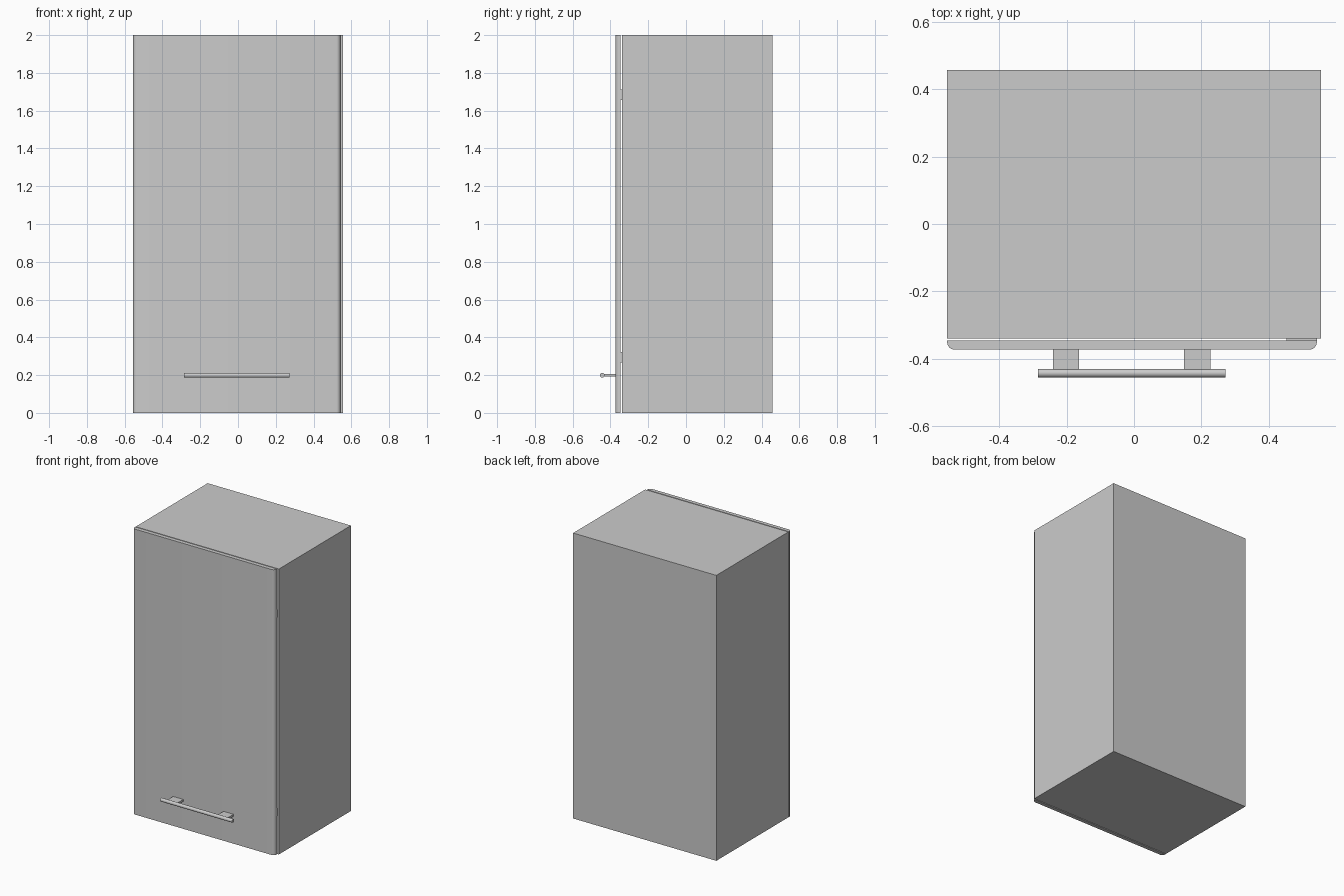
import bpy, bmesh, math

if "Cube" in bpy.data.objects:
    bpy.data.objects.remove(bpy.data.objects["Cube"])


def finish(name, bm, smooth=False):
    bmesh.ops.recalc_face_normals(bm, faces=bm.faces)
    mesh = bpy.data.meshes.new(name)
    bm.to_mesh(mesh)
    bm.free()
    ob = bpy.data.objects.new(name, mesh)
    bpy.context.collection.objects.link(ob)
    if smooth:
        bpy.ops.object.select_all(action='DESELECT')
        ob.select_set(True)
        bpy.context.view_layer.objects.active = ob
        bpy.ops.object.shade_smooth_by_angle(angle=math.radians(35))
    return ob


def box_bm(x, y, z):
    bm = bmesh.new()
    bmesh.ops.create_cube(bm, size=1)
    for v in bm.verts:
        for i, (lo, hi) in enumerate((x, y, z)):
            v.co[i] = hi if v.co[i] > 0 else lo
    return bm


# Carcass: box with an open front cavity
bm = box_bm((-0.555, 0.555), (-0.34, 0.457), (0, 2))
bm.normal_update()
front = [f for f in bm.faces if f.normal.y < -0.9]
bmesh.ops.inset_region(bm, faces=front, thickness=0.035, use_even_offset=True)
cavity = bmesh.ops.extrude_face_region(bm, geom=front)
bmesh.ops.translate(bm, vec=(0, 0.76, 0),
                    verts=[g for g in cavity['geom'] if isinstance(g, bmesh.types.BMVert)])
bmesh.ops.delete(bm, geom=[f for f in front if f.is_valid], context='FACES_ONLY')
finish("cabinet_body", bm)

# Door: front vertical edges rounded
bm = box_bm((-0.555, 0.543), (-0.373, -0.346), (0, 2))
edges = [e for e in bm.edges
         if abs(e.verts[0].co.z - e.verts[1].co.z) > 1 and e.verts[0].co.y < -0.36]
bmesh.ops.bevel(bm, geom=edges, offset=0.022, segments=6, profile=0.5, affect='EDGES')
finish("door", bm, smooth=True)

# Hinge leaves in the gap between door and carcass
for label, z in (("lower", 0.295), ("upper", 1.685)):
    finish(label + "_hinge",
           box_bm((0.453, 0.543), (-0.347, -0.339), (z - 0.028, z + 0.028)))

# Handle: flat posts and a round bar
for label, x in (("left", -0.202), ("right", 0.188)):
    finish(label + "_handle_post",
           box_bm((x - 0.039, x + 0.039), (-0.443, -0.37), (0.192, 0.206)))

bm = bmesh.new()
bmesh.ops.create_cone(bm, cap_ends=True, segments=24, radius1=0.0125, radius2=0.0125, depth=0.557)
for v in bm.verts:
    x, y, z = v.co
    v.co = (z - 0.0065, y - 0.443, x + 0.199)
finish("handle_bar", bm, smooth=True)
